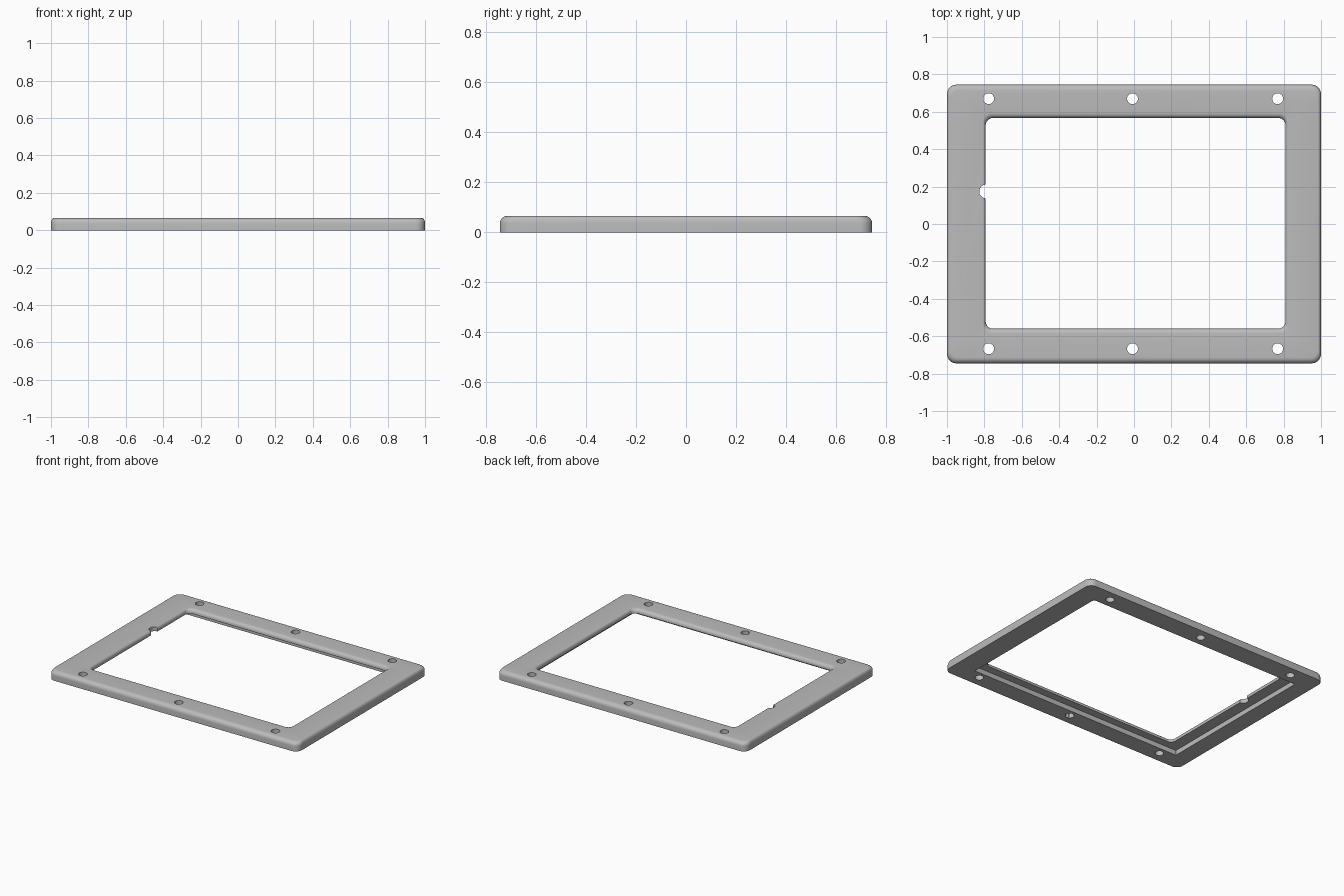
import bpy
import bmesh
import math

cube = bpy.data.objects.get("Cube")
if cube:
    bpy.data.objects.remove(cube, do_unlink=True)

HEIGHT = 0.066
STEP = 0.035      # ceiling height of the rear recess
SEGMENTS = 8      # segments per rounded corner

grey = bpy.data.materials.new("plain grey")
grey.use_nodes = True
grey.diffuse_color = (0.5, 0.5, 0.5, 1)
grey.node_tree.nodes["Principled BSDF"].inputs["Base Color"].default_value = (0.5, 0.5, 0.5, 1)


def rounded_loop(bm, rect, z, radius, grow_x=0.0, grow_y=0.0):
    """Ring of vertices around a rounded rectangle."""
    x0, x1, y0, y1 = rect
    x0, x1, y0, y1 = x0 - grow_x, x1 + grow_x, y0 - grow_y, y1 + grow_y
    corners = [(x1, y1, -1, -1), (x0, y1, 1, -1), (x0, y0, 1, 1), (x1, y0, -1, 1)]
    ring = []
    for quarter, (cx, cy, sx, sy) in enumerate(corners):
        for i in range(SEGMENTS + 1):
            a = math.pi / 2 * (quarter + i / SEGMENTS)
            ring.append(bm.verts.new((cx + radius * (sx + math.cos(a)),
                                      cy + radius * (sy + math.sin(a)), z)))
    return ring


def add_cutter(name, x, y, radius):
    bpy.ops.mesh.primitive_cylinder_add(vertices=32, radius=radius, depth=0.4, location=(x, y, 0))
    cutter = bpy.context.object
    cutter.name = name
    cutter.hide_render = True
    return cutter


# Frame cross-section swept around: outer wall, top, opening, rear recess
outer = (-1.0, 1.0, -0.745, 0.745)
opening = (-0.793, 0.81, -0.56, 0.567)
recess = (-0.876, 0.848, -0.616, 0.6)
bm = bmesh.new()
rings = [rounded_loop(bm, outer, 0, 0.05)]
steps = 6
for i in range(steps + 1):
    a = math.pi / 2 * i / steps
    inset = 1 - math.cos(a)
    rings.append(rounded_loop(bm, outer, HEIGHT - 0.03 * (1 - math.sin(a)), 0.05,
                              -0.016 * inset, -0.03 * inset))
for i in range(steps + 1):
    a = math.pi / 2 * (1 - i / steps)
    flare = 1 - math.cos(a)
    rings.append(rounded_loop(bm, opening, HEIGHT - 0.025 * (1 - math.sin(a)), 0.04,
                              0.014 * flare, 0.025 * flare))
rings.append(rounded_loop(bm, opening, STEP, 0.04))
rings.append(rounded_loop(bm, recess, STEP, 0.005))
rings.append(rounded_loop(bm, recess, 0, 0.005))
for ring, following in zip(rings, rings[1:] + rings[:1]):
    count = len(ring)
    for i in range(count):
        j = (i + 1) % count
        bm.faces.new((ring[i], ring[j], following[j], following[i]))
bmesh.ops.recalc_face_normals(bm, faces=bm.faces)
mesh = bpy.data.meshes.new("bezel_frame")
bm.to_mesh(mesh)
bm.free()
frame = bpy.data.objects.new("bezel_frame", mesh)
bpy.context.collection.objects.link(frame)
mesh.materials.append(grey)

# Screw holes along both long rails, and the notch in the opening
cutters = [add_cutter("screw_hole_cutter", x, y, 0.029)
           for x in (-0.777, -0.008, 0.768) for y in (-0.667, 0.67)]
cutters.append(add_cutter("notch_cutter", -0.79, 0.174, 0.037))
for cutter in cutters:
    cut = frame.modifiers.new(cutter.name, "BOOLEAN")
    cut.operation = "DIFFERENCE"
    cut.solver = "EXACT"
    cut.object = cutter

# Apply the cuts, remove the cutters and shade
bpy.ops.object.select_all(action="DESELECT")
bpy.context.view_layer.objects.active = frame
frame.select_set(True)
for modifier in list(frame.modifiers):
    bpy.ops.object.modifier_apply(modifier=modifier.name)
for cutter in cutters:
    bpy.data.objects.remove(cutter, do_unlink=True)
bpy.ops.object.shade_smooth_by_angle(angle=math.radians(30))
